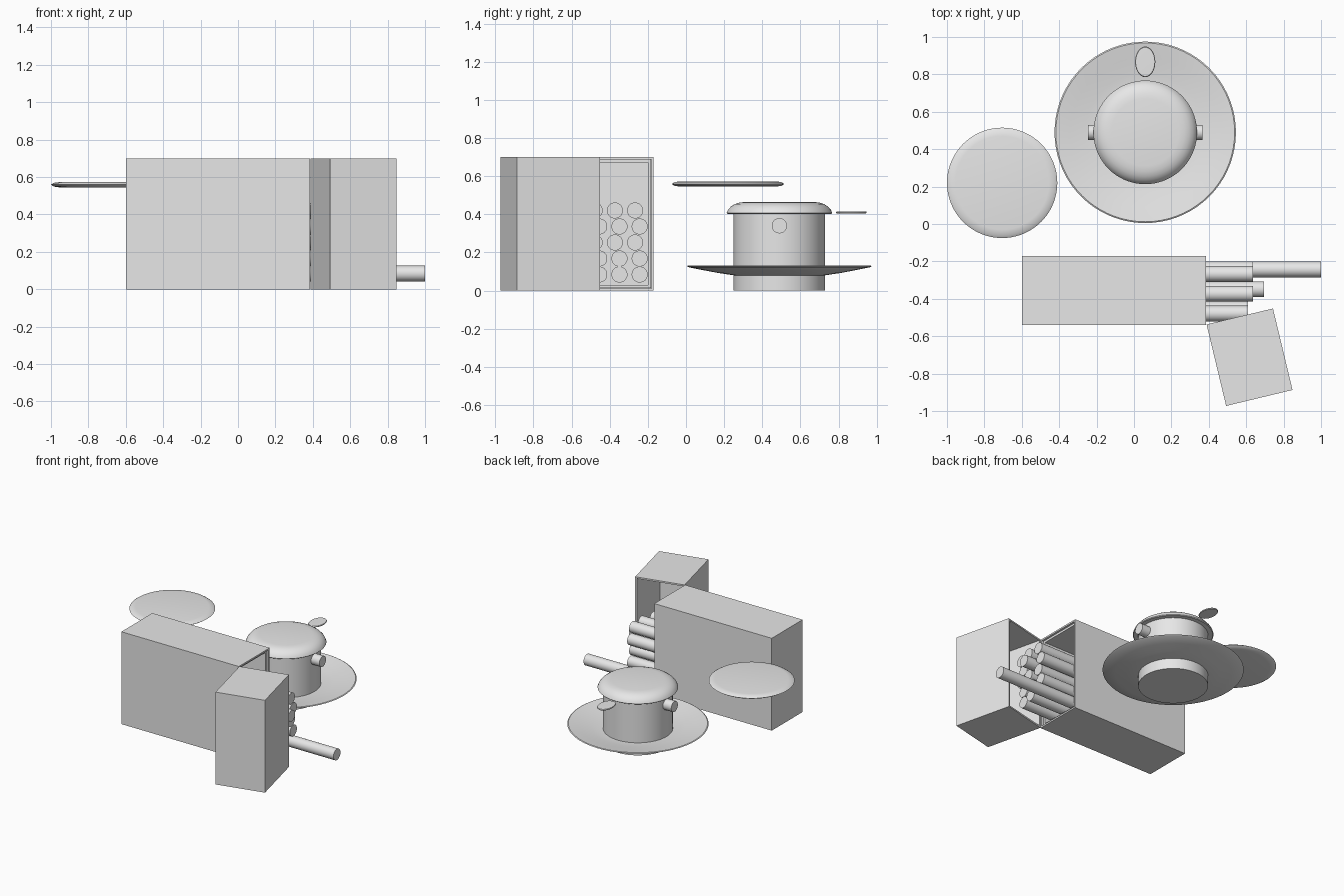
import bpy, bmesh
from math import radians, pi, cos, sin
from mathutils import Matrix, Vector

cube = bpy.data.objects.get("Cube")
if cube:
    bpy.data.objects.remove(cube, do_unlink=True)

grey = bpy.data.materials.new("light grey")
grey.use_nodes = True
grey.diffuse_color = (0.8, 0.8, 0.8, 1)
grey.node_tree.nodes["Principled BSDF"].inputs["Base Color"].default_value = (0.8, 0.8, 0.8, 1)


def finish(name, bm, smooth=False):
    bmesh.ops.recalc_face_normals(bm, faces=bm.faces)
    mesh = bpy.data.meshes.new(name)
    bm.to_mesh(mesh)
    bm.free()
    mesh.materials.append(grey)
    obj = bpy.data.objects.new(name, mesh)
    bpy.context.collection.objects.link(obj)
    if smooth:
        bpy.ops.object.select_all(action='DESELECT')
        obj.select_set(True)
        bpy.context.view_layer.objects.active = obj
        bpy.ops.object.shade_smooth_by_angle(angle=radians(35))
    return obj


def open_box(name, low, high, axis, wall):
    """Hollow box whose face pointing along axis is left open."""
    low, high = Vector(low), Vector(high)
    bm = bmesh.new()
    bmesh.ops.create_cube(bm, size=1)
    for v in bm.verts:
        v.co = Vector([low[i] + (v.co[i] + 0.5) * (high[i] - low[i]) for i in range(3)])
    bm.normal_update()
    lid = [f for f in bm.faces if f.normal.dot(Vector(axis)) > 0.9]
    bmesh.ops.delete(bm, geom=lid, context='FACES_ONLY')
    # shell normals must face outward so the wall grows inward
    middle = (low + high) / 2
    for f in bm.faces:
        if f.normal.dot(f.calc_center_median() - middle) < 0:
            f.normal_flip()
    obj = finish(name, bm)
    solid = obj.modifiers.new("wall", 'SOLIDIFY')
    solid.thickness = wall
    solid.offset = -1
    solid.use_even_offset = True
    return obj


def rod(name, start, end, radius):
    start, end = Vector(start), Vector(end)
    line = end - start
    bm = bmesh.new()
    turn = line.to_track_quat('Z', 'Y').to_matrix().to_4x4()
    bmesh.ops.create_cone(bm, cap_ends=True, segments=32, radius1=radius, radius2=radius,
                          depth=line.length,
                          matrix=Matrix.Translation((start + end) / 2) @ turn)
    return finish(name, bm, True)


def lathe(name, profile, centre, scale=(1, 1), steps=72):
    """Turn a (radius, height) profile that starts and ends on the axis."""
    bm = bmesh.new()
    rings = []
    for r, z in profile:
        if r == 0:
            rings.append([bm.verts.new((centre[0], centre[1], z))] * steps)
        else:
            rings.append([bm.verts.new((centre[0] + r * scale[0] * cos(2 * pi * i / steps),
                                        centre[1] + r * scale[1] * sin(2 * pi * i / steps), z))
                          for i in range(steps)])
    for a, b in zip(rings, rings[1:]):
        for i in range(steps):
            j = (i + 1) % steps
            corners = list(dict.fromkeys([a[i], a[j], b[j], b[i]]))
            bm.faces.new(corners)
    return finish(name, bm, True)


# Carton, lying on its long side and open at the right end
open_box("carton_body", (-0.6, -0.54, 0), (0.385, -0.17, 0.7), (1, 0, 0), 0.012)
open_box("carton_sleeve", (-0.587, -0.527, 0.013), (0.37, -0.183, 0.687), (1, 0, 0), 0.016)

# Swung-open carton lid, hinged at the front corner
lid = open_box("carton_lid", (0, -0.448, 0), (0.365, 0, 0.7), (0, 1, 0), 0.012)
lid.location = (0.388, -0.537, 0)
lid.rotation_euler.z = radians(13.5)

# Stacked sticks, staggered row by row; one is pulled far out
RADIUS = 0.042
for row in range(5):
    z = 0.084 + row * 0.084
    shift = -0.024 if row in (2, 4) else 0
    for col in range(3):
        y = -0.243 - col * 0.106 + shift
        tip = 0.61 if col == 2 else 0.635
        if (row, col) == (0, 0):
            tip = 1.0
        elif (row, col) == (3, 1):
            tip = 0.695
        rod(f"stick_{row + 1}_{col + 1}", (tip - 1.15, y, z), (tip, y, z), RADIUS)

# Pot with brim saucer and domed cover
POT = (0.06, 0.49)
lathe("pot_body", [(0, 0), (0.24, 0), (0.24, 0.41), (0, 0.41)], POT)
lathe("pot_saucer", [(0, 0.075), (0.24, 0.08), (0.32, 0.092), (0.4, 0.107), (0.475, 0.122),
                     (0.485, 0.128), (0.478, 0.132), (0.4, 0.119), (0.32, 0.104),
                     (0.24, 0.095), (0, 0.095)], POT)
lathe("pot_cover", [(0, 0.402), (0.272, 0.402), (0.277, 0.407), (0.27, 0.423), (0.255, 0.44),
                    (0.235, 0.453), (0.21, 0.461), (0.18, 0.465), (0, 0.465)], POT)
for side, label in ((-1, "right"), (1, "left")):
    rod(f"pot_handle_{label}", (POT[0] + side * 0.2, POT[1], 0.34),
        (POT[0] + side * 0.307, POT[1], 0.34), 0.04)

# Small oval tab behind the cover
lathe("oval_tab", [(0, 0.404), (0.95, 0.405), (1, 0.409), (0.95, 0.414), (0, 0.415)],
      (0.06, 0.867), (0.054, 0.082), 40)

# Raised thin round plate
lathe("round_plate", [(0, 0.545), (0.25, 0.545), (0.28, 0.549), (0.295, 0.559),
                      (0.28, 0.569), (0.25, 0.573), (0, 0.573)], (-0.705, 0.22))
